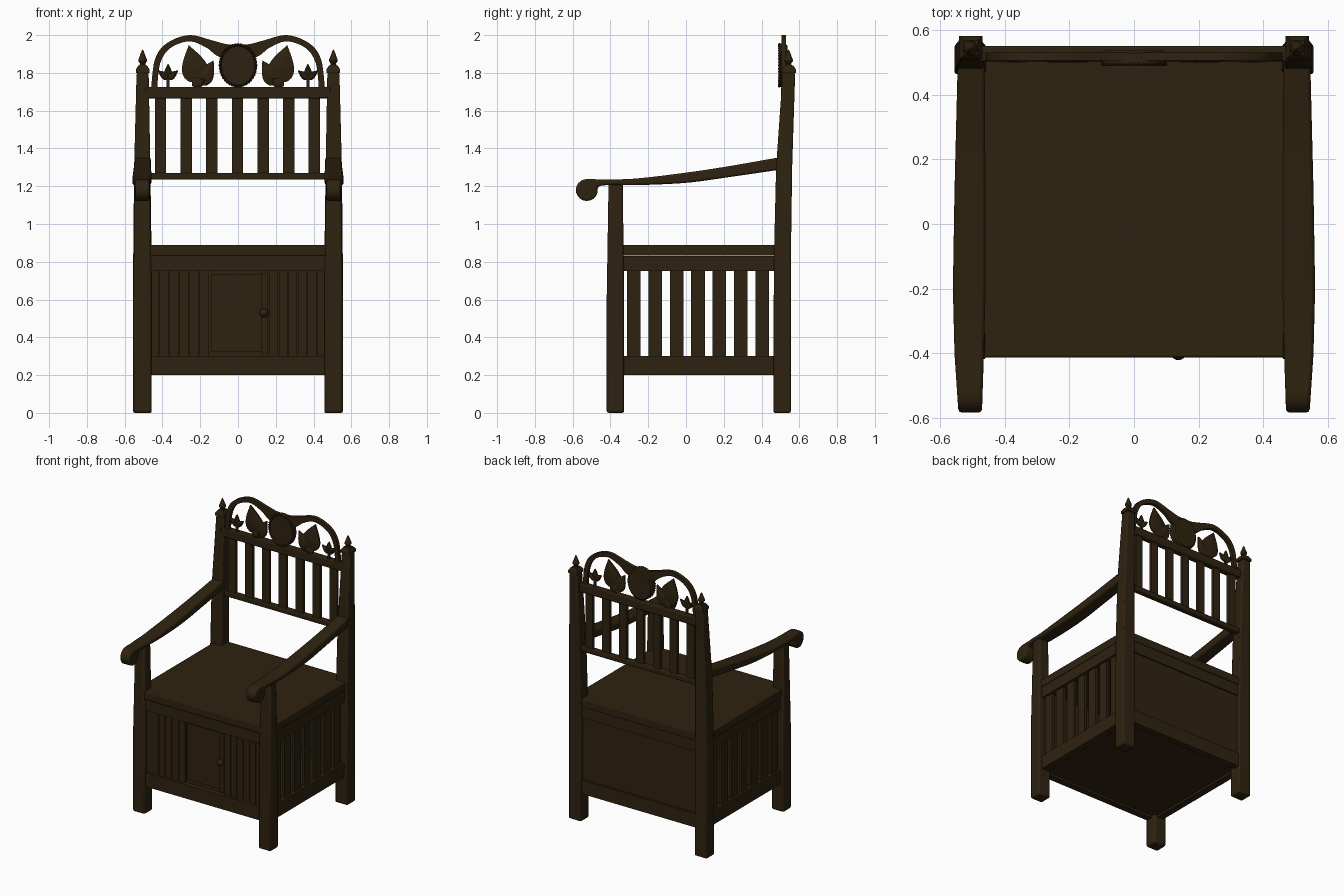
import bpy, bmesh, math
from mathutils import Vector

if "Cube" in bpy.data.objects:
    bpy.data.objects.remove(bpy.data.objects["Cube"])

wood = bpy.data.materials.new("dark_oak")
wood.diffuse_color = (0.028, 0.0165, 0.005, 1)
wood.use_nodes = True
wood.node_tree.nodes["Principled BSDF"].inputs["Base Color"].default_value = wood.diffuse_color


def finish(name, bm, bevel=0.0, smooth=True):
    bmesh.ops.recalc_face_normals(bm, faces=bm.faces)
    me = bpy.data.meshes.new(name)
    bm.to_mesh(me)
    bm.free()
    me.materials.append(wood)
    ob = bpy.data.objects.new(name, me)
    bpy.context.collection.objects.link(ob)
    if bevel:
        mod = ob.modifiers.new("bevel", 'BEVEL')
        mod.width, mod.segments, mod.limit_method = bevel, 2, 'ANGLE'
    if smooth:
        bpy.ops.object.select_all(action='DESELECT')
        ob.select_set(True)
        bpy.context.view_layer.objects.active = ob
        bpy.ops.object.shade_smooth_by_angle(angle=math.radians(35))
    return ob


def loft(name, rings, bevel=0.0):
    """Skin a stack of equally sized closed rings and cap both ends."""
    bm = bmesh.new()
    vs = [[bm.verts.new(p) for p in r] for r in rings]
    n = len(vs[0])
    for a, b in zip(vs, vs[1:]):
        for i in range(n):
            bm.faces.new((a[i], a[(i + 1) % n], b[(i + 1) % n], b[i]))
    bm.faces.new(vs[0])
    bm.faces.new(vs[-1])
    return finish(name, bm, bevel)


def rect(x0, x1, y0, y1, z):
    return [(x0, y0, z), (x1, y0, z), (x1, y1, z), (x0, y1, z)]


def box(name, x0, x1, y0, y1, z0, z1, bevel=0.0):
    return loft(name, [rect(x0, x1, y0, y1, z0), rect(x0, x1, y0, y1, z1)], bevel)


def plate(name, pts, y0, y1, bevel=0.0):
    """Outline in x, z given thickness along y."""
    return loft(name, [[(x, y, z) for x, z in pts] for y in (y0, y1)], bevel)


def lathe(name, profile, cx, cy, seg=16):
    return loft(name, [[(cx + r * math.cos(2 * math.pi * i / seg),
                         cy + r * math.sin(2 * math.pi * i / seg), z)
                        for i in range(seg)] for r, z in profile])


def spline(pts, n=6):
    """Catmull-Rom curve through the points."""
    p = [Vector(q) for q in [pts[0]] + pts + [pts[-1]]]
    out = []
    for a, b, c, d in zip(p, p[1:], p[2:], p[3:]):
        for k in range(n):
            t = k / n
            out.append(0.5 * (2 * b + (c - a) * t + (2 * a - 5 * b + 4 * c - d) * t * t
                              + (3 * b - a - 3 * c + d) * t ** 3))
    return out + [p[-1]]


def leaf(name, cx, cz, length, width, angle):
    """Pointed leaf with a raised front and back, tip along angle (from +z towards +x)."""
    side = [(width / 2 * math.sin(math.pi * t ** 0.65), (t - 0.5) * length)
            for t in [i / 9 for i in range(1, 9)]]
    pts = [(0, -length / 2)] + side + [(0, length / 2)] + [(-x, z) for x, z in reversed(side)]
    c, s = math.cos(angle), math.sin(angle)
    pts = [(cx + x * c + z * s, cz - x * s + z * c) for x, z in pts]
    inner = [(cx + (x - cx) * 0.45, cz + (z - cz) * 0.45) for x, z in pts]
    rings = [(inner, 0.499), (pts, 0.511), (pts, 0.522), (inner, 0.53)]
    return loft(name, [[(x, y, z) for x, z in o] for o, y in rings])


# Legs, posts, finials and arms on both sides
arm_top = [(-0.52, 1.238), (-0.40, 1.236), (-0.25, 1.242), (0, 1.272), (0.22, 1.305), (0.50, 1.354)]
arm_low = [(0.50, 1.288), (0.22, 1.247), (0, 1.218), (-0.25, 1.206), (-0.40, 1.206), (-0.45, 1.203)]
scroll = [(-0.525 + 0.058 * math.cos(math.radians(a)), 1.18 + 0.058 * math.sin(math.radians(a)))
          for a in range(375, 100, -18)]
arm_outline = [tuple(p) for p in spline(arm_top) + spline(arm_low)] + scroll


def arm_width(y):
    keys = [(-0.58, 0.470, 0.543), (-0.4, 0.464, 0.555), (-0.2, 0.459, 0.560),
            (0.1, 0.459, 0.555), (0.5, 0.462, 0.545)]
    y = min(max(y, -0.58), 0.4999)
    for (a, i0, o0), (b, i1, o1) in zip(keys, keys[1:]):
        if a <= y <= b:
            t = (y - a) / (b - a)
            return i0 + (i1 - i0) * t, o0 + (o1 - o0) * t


for s, side in ((-1, "left"), (1, "right")):
    def ring(x0, x1, y0, y1, z):
        return rect(s * x0, s * x1, y0, y1, z)
    loft(side + "_front_leg", [ring(0.457, 0.555, -0.42, -0.327, 0),
                               ring(0.457, 0.555, -0.42, -0.327, 0.6),
                               ring(0.466, 0.546, -0.41, -0.335, 1.22)], 0.012)
    loft(side + "_back_post", [ring(0.457, 0.555, 0.463, 0.555, 0),
                               ring(0.457, 0.555, 0.465, 0.555, 0.8),
                               ring(0.464, 0.55, 0.477, 0.562, 1.3),
                               ring(0.473, 0.537, 0.512, 0.578, 1.80)], 0.008)
    loft(side + "_post_cap", [ring(0.468, 0.541, 0.508, 0.582, 1.80),
                              ring(0.468, 0.541, 0.508, 0.582, 1.818),
                              ring(0.482, 0.527, 0.522, 0.568, 1.84)])
    lathe(side + "_finial", [(0.022, 1.835), (0.014, 1.845), (0.014, 1.85), (0.023, 1.862),
                             (0.022, 1.872), (0.013, 1.895), (0.006, 1.915), (0.001, 1.923)],
          s * 0.505, 0.543)
    loft(side + "_arm", [[(s * arm_width(y)[k], y, z) for y, z in arm_outline] for k in (0, 1)], 0.01)

    # Slatted sides of the chest
    x0, x1 = sorted((s * 0.48, s * 0.53))
    box(side + "_side_bottom_rail", x0, x1, -0.35, 0.49, 0.2, 0.3)
    box(side + "_side_top_rail", x0, x1, -0.35, 0.49, 0.75, 0.83)
    x0, x1 = sorted((s * 0.495, s * 0.515))
    for i in range(7):
        y = -0.277 + i * 0.1135
        box(side + "_side_slat", x0, x1, y - 0.036, y + 0.036, 0.29, 0.76)

# Seat and chest rails
box("seat", -0.535, 0.535, -0.412, 0.548, 0.832, 0.89, 0.006)
box("front_top_rail", -0.48, 0.48, -0.402, -0.36, 0.75, 0.832)
box("front_bottom_rail", -0.48, 0.48, -0.408, -0.36, 0.2, 0.3)
box("back_top_rail", -0.48, 0.48, 0.50, 0.54, 0.75, 0.832)
box("back_bottom_rail", -0.48, 0.48, 0.50, 0.545, 0.2, 0.3)
box("back_panel", -0.48, 0.48, 0.51, 0.53, 0.29, 0.76)
box("chest_floor", -0.50, 0.50, -0.39, 0.52, 0.215, 0.24)

# Planked front with a recessed door and a knob
box("front_backing", -0.47, 0.47, -0.372, -0.36, 0.29, 0.76)
for a, b, n in ((-0.47, -0.15, 6), (0.165, 0.47, 6)):
    w = (b - a) / n
    for i in range(n):
        box("front_plank", a + i * w, a + (i + 1) * w - 0.004, -0.39, -0.365, 0.295, 0.755)
box("door_stile", 0.125, 0.16, -0.39, -0.365, 0.315, 0.74)
box("door_panel", -0.14, 0.125, -0.38, -0.365, 0.325, 0.735)
bm = bmesh.new()
bmesh.ops.create_uvsphere(bm, u_segments=16, v_segments=10, radius=0.024)
bmesh.ops.translate(bm, verts=bm.verts, vec=(0.137, -0.397, 0.53))
finish("door_knob", bm)

# Backrest rails and slats
box("backrest_lower_rail", -0.48, 0.48, 0.505, 0.548, 1.235, 1.27, 0.006)
box("backrest_upper_rail", -0.49, 0.49, 0.503, 0.55, 1.665, 1.725, 0.006)
for i in range(7):
    x = -0.41 + i * 0.1357
    box("backrest_slat", x - 0.03, x + 0.03, 0.515, 0.537, 1.26, 1.675)

# Carved crest: scrolled band, leaves and oval medallion
outer = [(0, 1.95), (0.06, 1.952), (0.13, 1.97), (0.26, 2.0), (0.38, 1.955), (0.44, 1.87), (0.46, 1.72)]
inner = [(0.428, 1.72), (0.412, 1.85), (0.36, 1.93), (0.26, 1.967), (0.17, 1.935), (0.10, 1.885), (0, 1.87)]
for s, side in ((-1, "left"), (1, "right")):
    band = [(s * p.x, p.y) for p in spline(outer) + spline(inner)]
    plate(side + "_crest_band", band, 0.505, 0.53)
    leaf(side + "_large_leaf", s * 0.235, 1.845, 0.21, 0.14, s * 0.25)
    leaf(side + "_medium_leaf", s * 0.165, 1.80, 0.15, 0.09, s * -0.5)
    leaf(side + "_root_leaf", s * 0.20, 1.755, 0.10, 0.06, s * -1.1)
    for a, dx, dz in ((-0.9, -0.025, 0.0), (0, 0, 0.022), (0.9, 0.025, 0.0)):
        leaf(side + "_small_leaf", s * (0.37 + dx), 1.79 + dz, 0.075, 0.04, s * a)
    box(side + "_leaf_stem", s * 0.37 - 0.008, s * 0.37 + 0.008, 0.51, 0.525, 1.715, 1.78)


def oval(k):
    return [(0.1 * k * math.cos(i * math.pi / 20), 1.84 + 0.115 * k * math.sin(i * math.pi / 20))
            for i in range(40)]


loft("medallion", [[(x, y, z) for x, z in oval(k)] for k, y in
                   ((0.88, 0.497), (0.92, 0.49), (1.0, 0.495), (1.0, 0.528), (0.9, 0.537))])
# Beads around the medallion
bm = bmesh.new()
for x, z in oval(0.97):
    r = bmesh.ops.create_icosphere(bm, subdivisions=1, radius=0.007)
    bmesh.ops.translate(bm, verts=r["verts"], vec=(x, 0.494, z))
finish("medallion_beads", bm)
